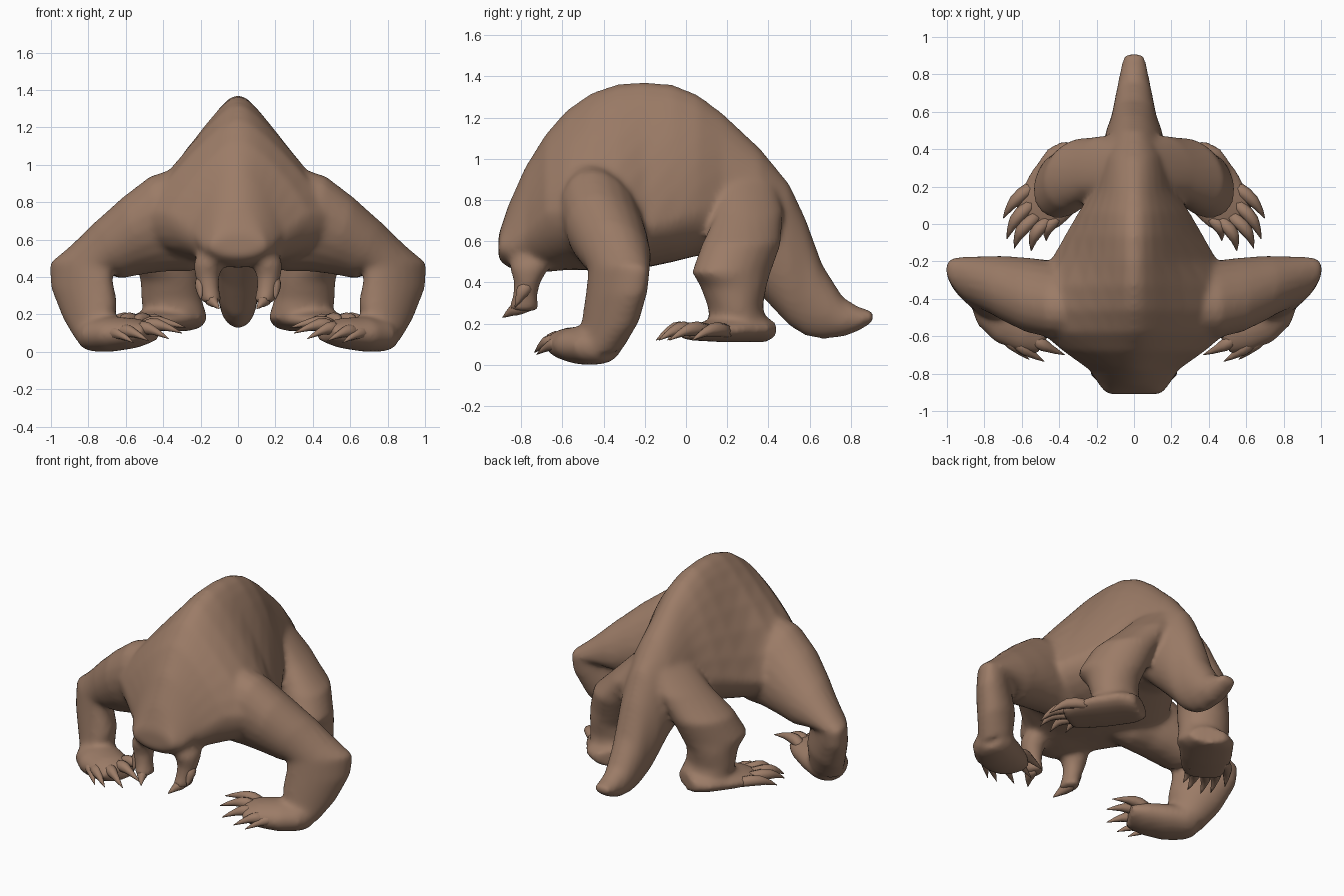
import bpy, bmesh, math
from mathutils import Vector

if "Cube" in bpy.data.objects:
    bpy.data.objects.remove(bpy.data.objects["Cube"])

hide = bpy.data.materials.new("brown_hide")
hide.use_nodes = True
COLOUR = (0.33, 0.2, 0.135, 1)
hide.diffuse_color = COLOUR
hide.node_tree.nodes["Principled BSDF"].inputs["Base Color"].default_value = COLOUR


def bridge(bm, loops):
    """Skin closed loops of points into a capped tube."""
    rows = [[bm.verts.new(p) for p in loop] for loop in loops]
    n = len(rows[0])
    for a, b in zip(rows, rows[1:]):
        for i in range(n):
            j = (i + 1) % n
            bm.faces.new((a[i], a[j], b[j], b[i]))
    bm.faces.new(rows[0])
    bm.faces.new(rows[-1])


def ellipse(centre, u, v, n=20):
    c, u, v = Vector(centre), Vector(u), Vector(v)
    angles = [math.tau * i / n for i in range(n)]
    return [c + u * math.cos(a) + v * math.sin(a) for a in angles]


def torso_loop(y, bottom, middle, top, width, taper, n=28):
    """Egg section: narrow above, full below."""
    pts = []
    for i in range(n):
        a = math.tau * i / n
        c, s = math.cos(a), math.sin(a)
        z = middle + s * (top - middle if s > 0 else middle - bottom)
        pts.append((width * c * (1 - taper * max(s, 0)), y, z))
    return pts


def finish(name, bm):
    bmesh.ops.recalc_face_normals(bm, faces=bm.faces)
    mesh = bpy.data.meshes.new(name)
    bm.to_mesh(mesh)
    bm.free()
    mesh.materials.append(hide)
    mesh.shade_smooth()
    ob = bpy.data.objects.new(name, mesh)
    bpy.context.collection.objects.link(ob)
    return ob


body = bmesh.new()

# Head, humped torso and tail: y, bottom, middle, top, half width, taper
torso = [
    (-.91, .51, .57, .63, .15, .1), (-.86, .47, .57, .78, .19, .3),
    (-.78, .45, .64, .96, .24, .35), (-.68, .45, .74, 1.12, .38, .45),
    (-.58, .46, .74, 1.235, .5, .55), (-.46, .46, .69, 1.32, .57, .62),
    (-.33, .46, .66, 1.365, .55, .62), (-.2, .47, .66, 1.375, .45, .55),
    (-.06, .5, .7, 1.36, .37, .45), (.06, .53, .74, 1.31, .3, .35),
    (.18, .52, .75, 1.22, .22, .25), (.36, .34, .7, 1.05, .18, .1),
    (.5, .19, .52, .88, .15, .1), (.58, .14, .4, .71, .12, 0),
    (.66, .125, .3, .49, .105, 0), (.76, .135, .22, .33, .085, 0),
    (.84, .165, .22, .28, .07, 0), (.91, .21, .235, .26, .055, 0)]
bridge(body, [torso_loop(*row) for row in torso])

# Front limb: x, y, z, depth axis in x and y, cross axis in x, y and z
arm = [
    (.1, -.42, .7, 0, .15, 0, -.04, .23),
    (.28, -.41, .71, 0, .19, .03, -.05, .28),
    (.42, -.405, .685, 0, .2, .05, -.05, .255),
    (.56, -.38, .62, 0, .195, .06, -.04, .205),
    (.7, -.345, .54, .02, .175, .07, -.02, .15),
    (.84, -.325, .455, .1, .15, .135, 0, .025),
    (.835, -.335, .36, .09, .15, .14, 0, -.02),
    (.79, -.365, .22, .05, .14, .135, 0, -.05),
    (.76, -.41, .09, 0, .11, .1, 0, -.04)]
# Front hand: x, y, z, half width, half thickness
palm = [
    (.82, -.39, .09, .09, .075), (.77, -.43, .09, .13, .09),
    (.67, -.5, .095, .15, .095), (.55, -.56, .1, .14, .08),
    (.46, -.6, .105, .11, .05)]
# Hind limb: x, y, z, then long axis in x and y, short axis in x and y
leg = [
    (.08, .3, .92, .04, -.12, .05, .02), (.2, .31, .74, .07, -.16, .1, .04),
    (.31, .27, .59, .11, -.17, .13, .09), (.365, .22, .45, .12, -.17, .13, .09),
    (.36, .23, .38, .08, -.14, .14, .08), (.355, .24, .28, .03, -.13, .16, .03),
    (.33, .26, .17, .02, -.14, .17, .02)]
# Hind foot: x, y, z, half width, half thickness
foot = [
    (.27, .39, .17, .12, .06), (.32, .32, .175, .17, .065),
    (.42, .18, .17, .17, .06), (.49, .08, .16, .15, .045),
    (.54, .01, .15, .12, .03)]
# Small limb beneath the jaw
jaw_limb = [
    (.13, -.74, .54, .08, .11), (.16, -.76, .47, .08, .095),
    (.165, -.77, .4, .065, .065), (.155, -.78, .34, .055, .06),
    (.14, -.79, .26, .055, .075)]

for s in (1, -1):
    bridge(body, [ellipse((s * x, y, z), (s * dx, d, 0), (s * vx, vy, vz))
                  for x, y, z, dx, d, vx, vy, vz in arm])
    bridge(body, [ellipse((s * x, y, z), (s * w * .5, -w * .87, 0), (0, 0, h))
                  for x, y, z, w, h in palm])
    bridge(body, [ellipse((s * x, y, z), (s * w * .85, w * .5, 0), (0, 0, h))
                  for x, y, z, w, h in foot])
    bridge(body, [ellipse((s * x, y, z), (s * ux, uy, 0), (s * vx, vy, 0))
                  for x, y, z, ux, uy, vx, vy in leg])
    bridge(body, [ellipse((s * x, y, z), (s * rx, 0, 0), (0, ry, 0))
                  for x, y, z, rx, ry in jaw_limb])

# Fuse the masses into one skin
skin = finish("body", body)
fuse = skin.modifiers.new("fuse", 'REMESH')
fuse.mode = 'VOXEL'
fuse.voxel_size = .016
fuse.use_smooth_shade = True
relax = skin.modifiers.new("relax", 'SMOOTH')
relax.factor = .5
relax.iterations = 12


def claws(name, pairs, radius, lift, bow):
    """Arched digits that taper to points, mirrored to both sides."""
    bm = bmesh.new()
    for root, tip in pairs:
        a, b = Vector(root), Vector(tip)
        side = (b - a).cross(Vector((0, 0, 1))).normalized()
        up = side.cross(b - a).normalized()
        loops = []
        for t, r in ((0, .9), (.3, 1), (.5, .9), (.65, .65), (.82, .4), (1, .05)):
            p = a.lerp(b, t) + Vector((bow, 0, lift)) * math.sin(math.pi * t)
            loops.append(ellipse(p, side * radius * r, up * radius * r, 8))
        bridge(bm, loops)
    ob = finish(name, bm)
    ob.modifiers.new("both_sides", 'MIRROR')


claws("front_claws", [
    ((.53, -.49, .13), (.28, -.54, .13)), ((.52, -.55, .13), (.3, -.62, .1)),
    ((.55, -.6, .12), (.37, -.7, .07)), ((.64, -.61, .1), (.48, -.735, .06)),
    ((.7, -.56, .09), (.56, -.725, .05))], .036, .03, .02)
claws("hind_claws", [
    ((.52, .22, .16), (.7, .03, .12)), ((.54, .12, .165), (.68, -.08, .12)),
    ((.52, .05, .165), (.64, -.13, .12)), ((.46, .03, .165), (.55, -.145, .12)),
    ((.4, .05, .155), (.47, -.09, .12))], .036, .03, .025)
claws("jaw_claws", [
    ((.15, -.77, .29), (.1, -.89, .23)), ((.18, -.76, .4), (.2, -.83, .28))],
    .036, .01, .01)
